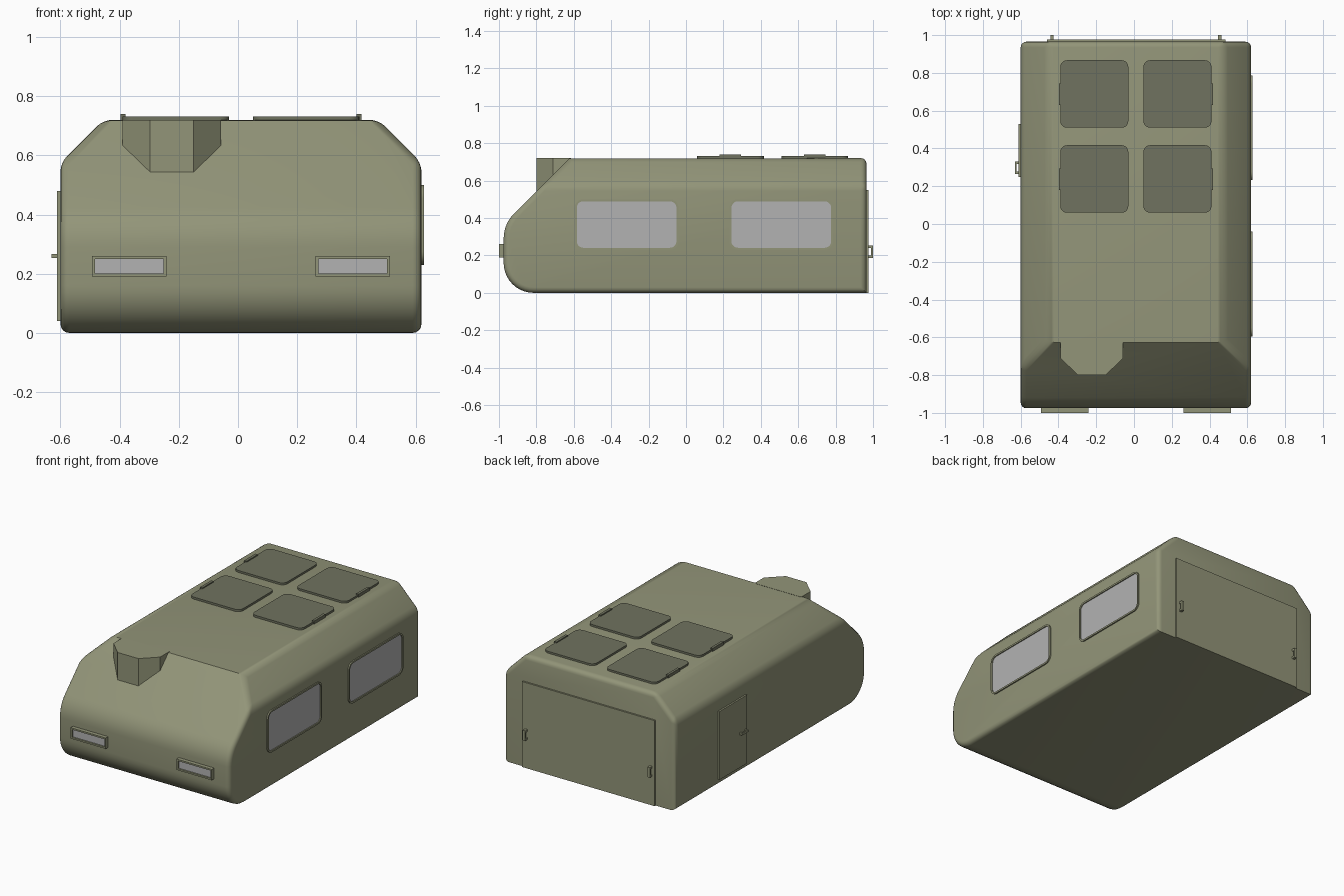
import bpy, bmesh, math
from mathutils import Vector

if "Cube" in bpy.data.objects:
    bpy.data.objects.remove(bpy.data.objects["Cube"])


def material(name, rgb):
    m = bpy.data.materials.new(name)
    m.diffuse_color = (*rgb, 1)
    m.use_nodes = True
    m.node_tree.nodes["Principled BSDF"].inputs["Base Color"].default_value = m.diffuse_color
    return m


OLIVE = material("olive", (0.29, 0.30, 0.19))
DARK = material("dark_olive", (0.16, 0.17, 0.115))
GLASS = material("glass", (0.45, 0.45, 0.45))
CX = 0.01  # hull centre line


def finish(name, bm, mat):
    bmesh.ops.recalc_face_normals(bm, faces=bm.faces)
    me = bpy.data.meshes.new(name)
    bm.to_mesh(me)
    bm.free()
    me.materials.append(mat)
    ob = bpy.data.objects.new(name, me)
    bpy.context.collection.objects.link(ob)
    bpy.context.view_layer.objects.active = ob
    ob.select_set(True)
    bpy.ops.object.shade_smooth_by_angle(angle=math.radians(32))
    ob.select_set(False)
    return ob


def place(axis, u, v, d):
    return {"x": (d, u, v), "y": (u, d, v), "z": (u, v, d)}[axis]


def arc(cu, cv, r, a0, a1, n):
    return [(cu + r * math.cos(math.radians(a0 + (a1 - a0) * i / n)),
             cv + r * math.sin(math.radians(a0 + (a1 - a0) * i / n))) for i in range(n + 1)]


def rounded_rect(u0, u1, v0, v1, r, n=5):
    if r == 0:
        return [(u0, v0), (u1, v0), (u1, v1), (u0, v1)]
    return (arc(u1 - r, v1 - r, r, 0, 90, n) + arc(u0 + r, v1 - r, r, 90, 180, n)
            + arc(u0 + r, v0 + r, r, 180, 270, n) + arc(u1 - r, v0 + r, r, 270, 360, n))


def prism_bm(axis, outline, d0, d1):
    bm = bmesh.new()
    a, b = [[bm.verts.new(place(axis, u, v, d)) for u, v in outline] for d in (d0, d1)]
    bm.faces.new(a)
    bm.faces.new(b)
    for i in range(len(a)):
        j = (i + 1) % len(a)
        bm.faces.new((a[i], a[j], b[j], b[i]))
    return bm


def panel(name, axis, u, v, d, r=0.0, mat=OLIVE):
    return finish(name, prism_bm(axis, rounded_rect(*u, *v, r), *d), mat)


def frame(name, axis, u, v, d, w, r=0.0):
    inner = rounded_rect(u[0] + w, u[1] - w, v[0] + w, v[1] - w, max(r - w, 0.005) if r else 0)
    loops = [(rounded_rect(*u, *v, r), d[0]), (rounded_rect(*u, *v, r), d[1]),
             (inner, d[1]), (inner, d[0])]
    bm = bmesh.new()
    rings = [[bm.verts.new(place(axis, p, q, h)) for p, q in pts] for pts, h in loops]
    for k in range(4):
        a, b = rings[k], rings[(k + 1) % 4]
        for i in range(len(a)):
            j = (i + 1) % len(a)
            bm.faces.new((a[i], a[j], b[j], b[i]))
    return finish(name, bm, OLIVE)


def handle(name, axis, outline, d):
    return finish(name, prism_bm(axis, outline, *d), OLIVE)


# Hull: side profile extruded across, roof shoulders cut off at 45 degrees
R = 0.16
profile = [(0.965, 0.0)] + arc(-0.975 + R, R, R, 270, 180, 10)
profile += arc(-0.975 + 0.19, 0.29, 0.19, 180, 135, 6)
slope_end = profile[-1]
profile += [(slope_end[0] + 0.72 - slope_end[1], 0.72), (0.965, 0.72)]
bm = prism_bm("x", profile, CX - 0.61, CX + 0.61)
for s in (-1, 1):
    res = bmesh.ops.bisect_plane(bm, geom=bm.verts[:] + bm.edges[:] + bm.faces[:], dist=1e-5,
                                 plane_co=(CX + s * 0.465, 0, 0.72), plane_no=(s, 0, 1), clear_outer=True)
    cut = [e for e in res["geom_cut"] if isinstance(e, bmesh.types.BMEdge)]
    bmesh.ops.contextual_create(bm, geom=cut)
bmesh.ops.recalc_face_normals(bm, faces=bm.faces)
bm.normal_update()


def softened(e):
    mid = (e.verts[0].co + e.verts[1].co) / 2
    across = all(abs(f.normal.x) < 0.1 for f in e.link_faces)
    return e.calc_face_angle(0) > math.radians(40) and (not across or (mid.y > 0.9 and mid.z > 0.5))


bmesh.ops.bevel(bm, geom=[e for e in bm.edges if softened(e)], offset=0.03, segments=4,
                profile=0.5, affect="EDGES", clamp_overlap=True)
finish("hull", bm, OLIVE)

# Lookout bay standing out of the sloped front
bay = [(-0.39, -0.60), (-0.39, -0.71), (-0.297, -0.80), (-0.15, -0.80), (-0.057, -0.71), (-0.057, -0.60)]
bm = prism_bm("z", bay, 0.50, 0.72)
bmesh.ops.bisect_plane(bm, geom=bm.verts[:] + bm.edges[:] + bm.faces[:], dist=1e-5,
                       plane_co=(0, -0.80, 0.535), plane_no=(0, 1, -1), clear_outer=True)
bmesh.ops.holes_fill(bm, edges=bm.edges[:])
finish("lookout_bay", bm, OLIVE)

# Roof hatches with hinge tabs on the outer side
for s, side in ((-1, "left"), (1, "right")):
    for y0, row in ((0.06, "front"), (0.51, "rear")):
        xs = sorted((CX + s * 0.04, CX + s * 0.40))
        panel(f"roof_hatch_{row}_{side}", "z", xs, (y0, y0 + 0.357), (0.715, 0.732), 0.035, DARK)
        xs = sorted((CX + s * 0.39, CX + s * 0.407))
        panel(f"hatch_hinge_{row}_{side}", "z", xs, (y0 + 0.12, y0 + 0.235), (0.715, 0.739), 0, DARK)

# Headlights
for s, side in ((-1, "left"), (1, "right")):
    xs = sorted((CX + s * 0.252, CX + s * 0.503))
    frame(f"headlight_frame_{side}", "y", xs, (0.19, 0.26), (-0.96, -1.0), 0.01)
    panel(f"headlight_lens_{side}", "y", (xs[0] + 0.009, xs[1] - 0.009), (0.199, 0.251),
          (-0.96, -0.99), 0, GLASS)

# Windows on the right side
for y0, row in ((-0.595, "front"), (0.232, "rear")):
    frame(f"window_frame_{row}", "x", (y0, y0 + 0.555), (0.23, 0.50), (0.61, 0.628), 0.011, 0.045)
    panel(f"window_glass_{row}", "x", (y0 + 0.01, y0 + 0.545), (0.24, 0.49), (0.60, 0.6215), 0.035, GLASS)

# Side door with its handle
panel("side_door", "x", (0.25, 0.53), (0.04, 0.48), (-0.59, -0.611))
u_shape = [(0, 0), (0, 1), (1, 1), (1, 0), (0.8, 0), (0.8, 0.6), (0.2, 0.6), (0.2, 0)]
handle("side_door_handle", "z", [(-0.609 - 0.021 * h, 0.265 + 0.065 * t) for t, h in u_shape], (0.253, 0.266))

# Rear loading door with two handles
panel("rear_door", "y", (CX - 0.47, CX + 0.475), (0.0, 0.55), (0.95, 0.976))
for s, side in ((-1, "left"), (1, "right")):
    x = CX + s * 0.444
    handle(f"rear_door_handle_{side}", "x", [(0.974 + 0.026 * h, 0.187 + 0.065 * t) for t, h in u_shape],
           (x - 0.009, x + 0.009))
